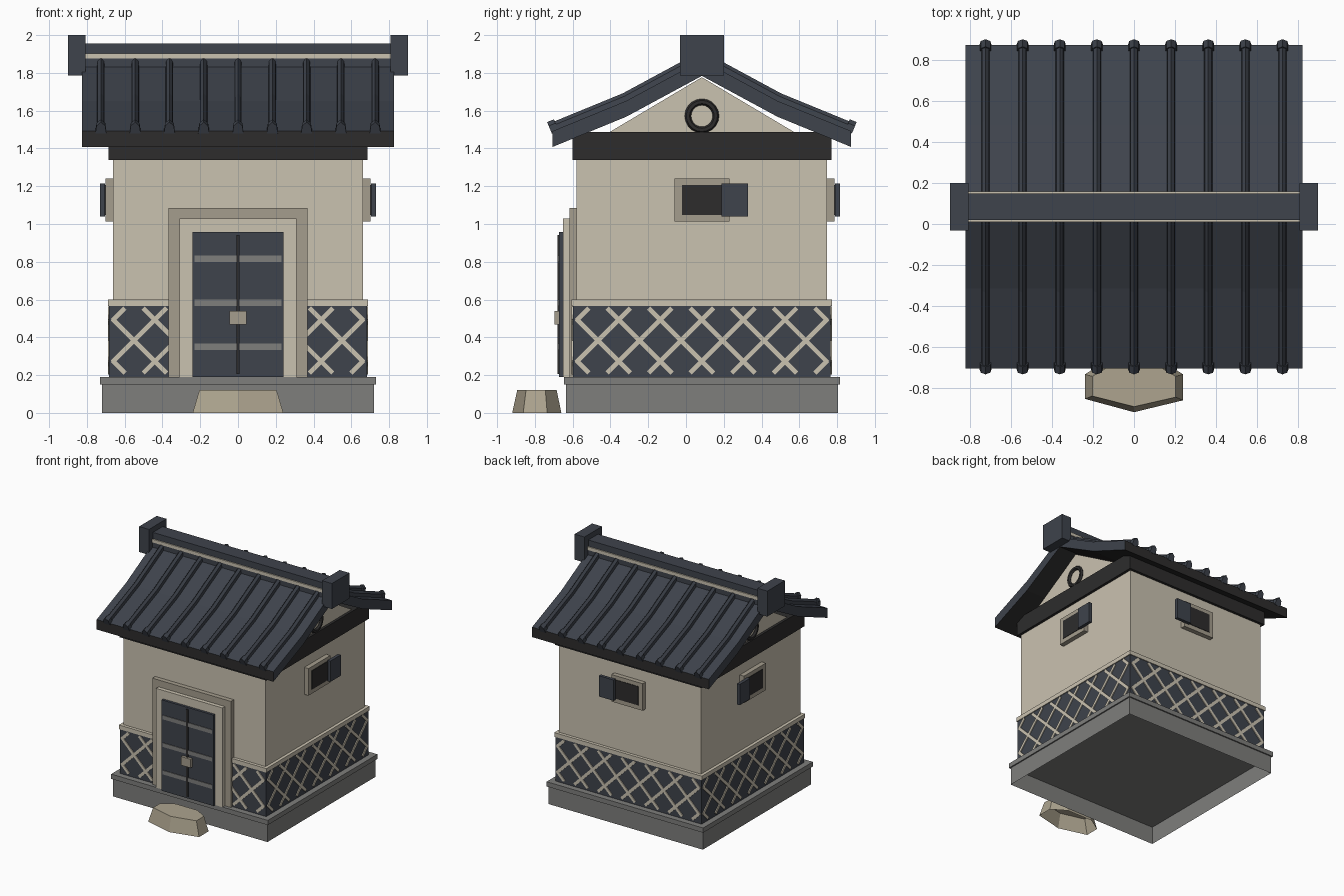
import bpy, bmesh, math
from mathutils import Matrix, Vector

if "Cube" in bpy.data.objects:
    bpy.data.objects.remove(bpy.data.objects["Cube"])


def material(name, hexcode):
    rgb = [int(hexcode[i:i + 2], 16) / 255 for i in (0, 2, 4)]
    lin = [c / 12.92 if c <= 0.04045 else ((c + 0.055) / 1.055) ** 2.4 for c in rgb]
    m = bpy.data.materials.new(name)
    m.diffuse_color = (*lin, 1)
    m.use_nodes = True
    m.node_tree.nodes["Principled BSDF"].inputs["Base Color"].default_value = m.diffuse_color
    return m


SLATE = material("slate_blue", "3E434C")
CHARCOAL = material("charcoal", "2D2C2C")
PLASTER = material("cream_plaster", "CAC2B0")
FRAME = material("grey_beige", "A59D8D")
STONE = material("grey_stone", "7E7E7C")
STEP = material("tan_stone", "ADA48F")

CY = 0.084                                  # building centre in y
CENTRE = Matrix.Translation((0, CY, 0))


def finish(name, bm, mats, matrix=None):
    bmesh.ops.recalc_face_normals(bm, faces=bm.faces)
    me = bpy.data.meshes.new(name)
    bm.to_mesh(me)
    bm.free()
    for m in mats:
        me.materials.append(m)
    ob = bpy.data.objects.new(name, me)
    bpy.context.collection.objects.link(ob)
    if matrix:
        ob.matrix_world = matrix
    return ob


def add_box(bm, lo, hi, matrix=Matrix()):
    c = [(a + b) / 2 for a, b in zip(lo, hi)]
    s = [b - a for a, b in zip(lo, hi)]
    return bmesh.ops.create_cube(
        bm, size=1, matrix=matrix @ Matrix.Translation(c) @ Matrix.Diagonal((*s, 1)))


def box(name, mat, lo, hi, matrix=CENTRE):
    bm = bmesh.new()
    add_box(bm, lo, hi)
    return finish(name, bm, [mat], matrix)


def block(name, mat, half, z0, z1):
    return box(name, mat, (-half, -half, z0), (half, half, z1))


def side(angle):
    return CENTRE @ Matrix.Rotation(math.radians(angle), 4, 'Z')


# Foundation, hollow and open below, with its capping slab
bm = bmesh.new()
add_box(bm, (-0.72, -0.72, 0), (0.72, 0.72, 0.15))
bmesh.ops.delete(bm, geom=[f for f in bm.faces if abs(f.normal.z) > 0.9], context='FACES')
finish("foundation", bm, [STONE], CENTRE)
block("foundation_cap", STONE, 0.731, 0.15, 0.19)

# Walls, tiled skirt, ledge and beam under the roof
block("walls", PLASTER, 0.663, 0.19, 1.34)
block("tile_skirt", SLATE, 0.682, 0.19, 0.568)
block("skirt_ledge", PLASTER, 0.689, 0.565, 0.60)
block("eave_beam", CHARCOAL, 0.685, 1.34, 1.487)

# Diagonal plaster lattice on the four sides of the skirt
U, V, STEP_U = 0.665, 0.172, 0.22
for n, angle in enumerate((0, 90, 180, 270)):
    bm = bmesh.new()
    for s in (1, -1):
        for k in range(-4, 4):
            c = (k + 0.5) * STEP_U          # crossing point at mid height
            ends = sorted((-U, U)[i] for i in (0, 1))
            t0 = max(-V, ends[0] - c) if s > 0 else max(-V, c - ends[1])
            t1 = min(V, ends[1] - c) if s > 0 else min(V, c - ends[0])
            if t1 - t0 < 0.03:
                continue
            tm, half = (t0 + t1) / 2, (t1 - t0) / 2 * math.sqrt(2)
            m = Matrix.Translation((c + s * tm, -0.684, 0.383 + tm)) @ \
                Matrix.Rotation(-s * math.pi / 4, 4, 'Y')
            add_box(bm, (-half, -0.005, -0.012), (half, 0.004, 0.012), m)
    finish("lattice_%d" % n, bm, [PLASTER], side(angle))

# Door with stepped surround
W = Matrix()
box("door_surround_outer", FRAME, (-0.367, -0.618, 0.19), (0.367, -0.57, 1.086), W)
box("door_surround_inner", PLASTER, (-0.31, -0.651, 0.19), (0.31, -0.60, 1.028), W)
box("door", SLATE, (-0.242, -0.672, 0.19), (0.242, -0.64, 0.957), W)
box("door_seam", CHARCOAL, (-0.009, -0.68, 0.205), (0.009, -0.66, 0.943), W)
for z in (0.35, 0.582, 0.815):
    box("door_band", STONE, (-0.23, -0.677, z - 0.017), (0.23, -0.66, z + 0.017), W)
box("door_lock", FRAME, (-0.045, -0.695, 0.467), (0.045, -0.66, 0.54), W)

# Windows with sliding shutters on right, back and left
for name, angle, s in (("right", 90, 1), ("back", 180, -1), ("left", -90, -1)):
    m = side(angle)
    box(name + "_window_frame", FRAME, (-0.146, -0.702, 1.012), (0.146, -0.65, 1.24), m)
    box(name + "_window_opening", CHARCOAL, (-0.106, -0.706, 1.048), (0.106, -0.69, 1.207), m)
    x0, x1 = sorted((s * 0.105, s * 0.243))
    box(name + "_shutter", SLATE, (x0, -0.731, 1.04), (x1, -0.704, 1.215), m)

# Gable prism
bm = bmesh.new()
tri = [bm.verts.new((-0.663, y, z)) for y, z in ((-0.49, 1.486), (0.49, 1.486), (0, 1.777))]
f = bm.faces.new(tri)
r = bmesh.ops.extrude_face_region(bm, geom=[f])
bmesh.ops.translate(bm, vec=(1.326, 0, 0),
                    verts=[v for v in r["geom"] if isinstance(v, bmesh.types.BMVert)])
finish("gable", bm, [PLASTER], CENTRE)

# Round gable emblems
for s in (-1, 1):
    bpy.ops.mesh.primitive_torus_add(
        major_segments=20, minor_segments=6, major_radius=0.074, minor_radius=0.017,
        location=(s * 0.667, CY, 1.572), rotation=(0, math.pi / 2, 0))
    bpy.context.object.name = "gable_ring"
    bpy.context.object.data.materials.append(CHARCOAL)

# Roof slopes: bent slab with dark underside and eave edge
PROFILE = [(0, 1.868), (0.40, 1.652), (0.79, 1.492)]     # distance from ridge, height


def slope(name, turn):
    bm = bmesh.new()
    rings = []
    for d, z in PROFILE:
        rings.append([bm.verts.new((x, -d, z + h))
                      for x, h in ((-0.825, 0), (0.825, 0), (0.825, -0.084), (-0.825, -0.084))])
    for a, b in zip(rings, rings[1:]):
        for i in range(4):
            j = (i + 1) % 4
            bm.faces.new((a[i], a[j], b[j], b[i]))
    bm.faces.new(rings[0])
    bm.faces.new(rings[-1])
    bmesh.ops.recalc_face_normals(bm, faces=bm.faces)
    for f in bm.faces:
        if f.normal.z < -0.3 or f.normal.y < -0.9:
            f.material_index = 1
    finish(name, bm, [SLATE, CHARCOAL], side(turn))


# Tile ribs: peaked section swept down the slope
def sweep(bm, path, x, w, h):
    section = ((-w, -0.01), (-w * 0.8, h * 0.6), (0, h), (w * 0.8, h * 0.6), (w, -0.01))
    rings = []
    for i, p in enumerate(path):
        t = (path[min(i + 1, len(path) - 1)] - path[max(i - 1, 0)]).normalized()
        up = Vector((0, t.z, -t.y))
        up = up if up.z > 0 else -up
        rings.append([bm.verts.new(p + Vector((x + a, 0, 0)) + up * b) for a, b in section])
    for a, b in zip(rings, rings[1:]):
        for i in range(5):
            j = (i + 1) % 5
            bm.faces.new((a[i], a[j], b[j], b[i]))
    bm.faces.new(rings[0])
    bm.faces.new(rings[-1])


def ribs(name, turn):
    bm = bmesh.new()
    path = [Vector((0, -d, z)) for d, z in PROFILE]
    end = path[-1]
    down = (path[-1] - path[-2]).normalized()
    for i in range(9):
        x = (i - 4) * 0.1815
        sweep(bm, path, x, 0.021, 0.044)
        sweep(bm, [end - down * 0.03, end + down * 0.009], x, 0.029, 0.055)
    finish(name, bm, [SLATE], side(turn))


for name, turn in (("front", 0), ("back", 180)):
    slope(name + "_roof_slope", turn)
    ribs(name + "_roof_ribs", turn)

# Ridge layers and end blocks
box("ridge_base", SLATE, (-0.81, -0.068, 1.80), (0.81, 0.068, 1.88))
box("ridge_stripe", PLASTER, (-0.81, -0.075, 1.875), (0.81, 0.075, 1.902))
box("ridge_cap", SLATE, (-0.81, -0.065, 1.90), (0.81, 0.065, 1.955))
for s in (-1, 1):
    x0, x1 = sorted((s * 0.808, s * 0.90))
    box("ridge_end_block", SLATE, (x0, -0.117, 1.785), (x1, 0.117, 2.0))

# Stepping stone, open below
bm = bmesh.new()
outline = [(-0.24, -0.855), (0, -0.92), (0.24, -0.862), (0.24, -0.735), (0.12, -0.66),
           (-0.12, -0.66), (-0.24, -0.735)]
low = [bm.verts.new((x, y, 0)) for x, y in outline]
top = [bm.verts.new((x * 0.85, -0.785 + (y + 0.785) * 0.8, 0.122)) for x, y in outline]
for i in range(len(low)):
    j = (i + 1) % len(low)
    bm.faces.new((low[i], low[j], top[j], top[i]))
bm.faces.new(top)
finish("step_stone", bm, [STEP])
